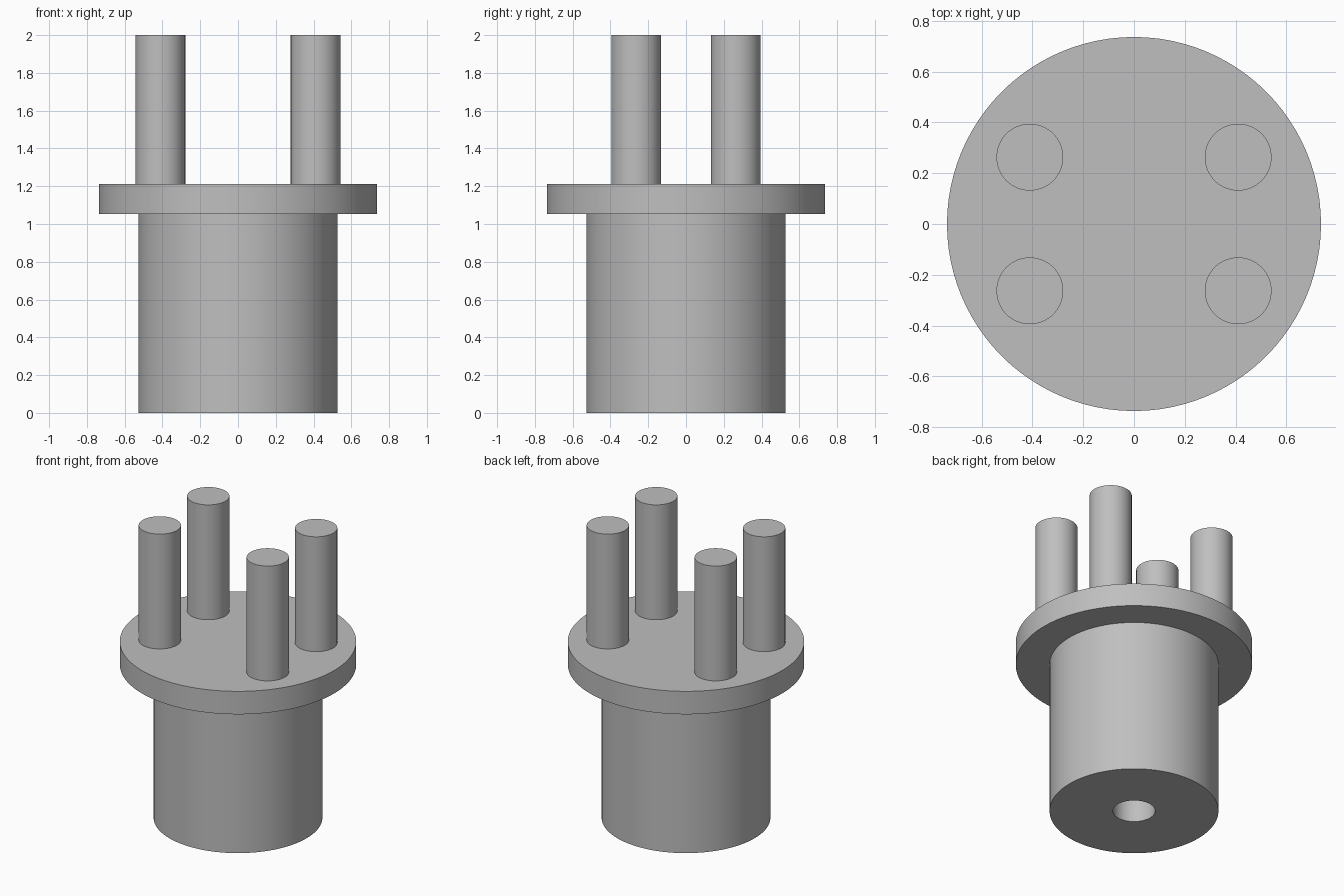
import bpy, bmesh, math
from mathutils import Matrix, Vector

cube = bpy.data.objects.get("Cube")
if cube:
    bpy.data.objects.remove(cube, do_unlink=True)

UNIT = 2 / 38  # the whole fitting is 38 units tall

grey = bpy.data.materials.new("plain grey")
grey.use_nodes = True
colour = (0.52, 0.52, 0.52, 1)
grey.diffuse_color = colour
grey.node_tree.nodes["Principled BSDF"].inputs["Base Color"].default_value = colour


def lathe(name, profile, steps, location=(0, 0, 0)):
    """Revolve a (radius, height) profile, given in units, around z."""
    bm = bmesh.new()
    verts = [bm.verts.new(Vector((r, 0, z)) * UNIT) for r, z in profile]
    edges = [bm.edges.new(pair) for pair in zip(verts, verts[1:])]
    bmesh.ops.spin(bm, geom=verts + edges, cent=(0, 0, 0), axis=(0, 0, 1),
                   angle=math.tau, steps=steps, use_duplicate=False)
    bmesh.ops.remove_doubles(bm, verts=bm.verts, dist=0.0001)
    bmesh.ops.recalc_face_normals(bm, faces=bm.faces)
    mesh = bpy.data.meshes.new(name)
    bm.to_mesh(mesh)
    bm.free()
    mesh.materials.append(grey)
    obj = bpy.data.objects.new(name, mesh)
    obj.location = Vector(location) * UNIT
    bpy.context.collection.objects.link(obj)
    bpy.ops.object.select_all(action='DESELECT')
    obj.select_set(True)
    bpy.context.view_layer.objects.active = obj
    bpy.ops.object.shade_smooth_by_angle(angle=math.radians(30))
    return obj


# Barrel with a blind bore from below, and the flange on top of it
lathe("flanged_barrel",
      [(0, 20), (2.5, 20), (2.5, 0), (10, 0), (10, 20),
       (14, 20), (14, 23), (0, 23)], 96)

# Four pins standing on the flange
for side, x in (("right", -7.8), ("left", 7.8)):
    for end, y in (("front", -5), ("back", 5)):
        lathe(f"{end}_{side}_pin",
              [(2.5, 0), (2.5, 15), (0, 15)], 64, (x, y, 23))
